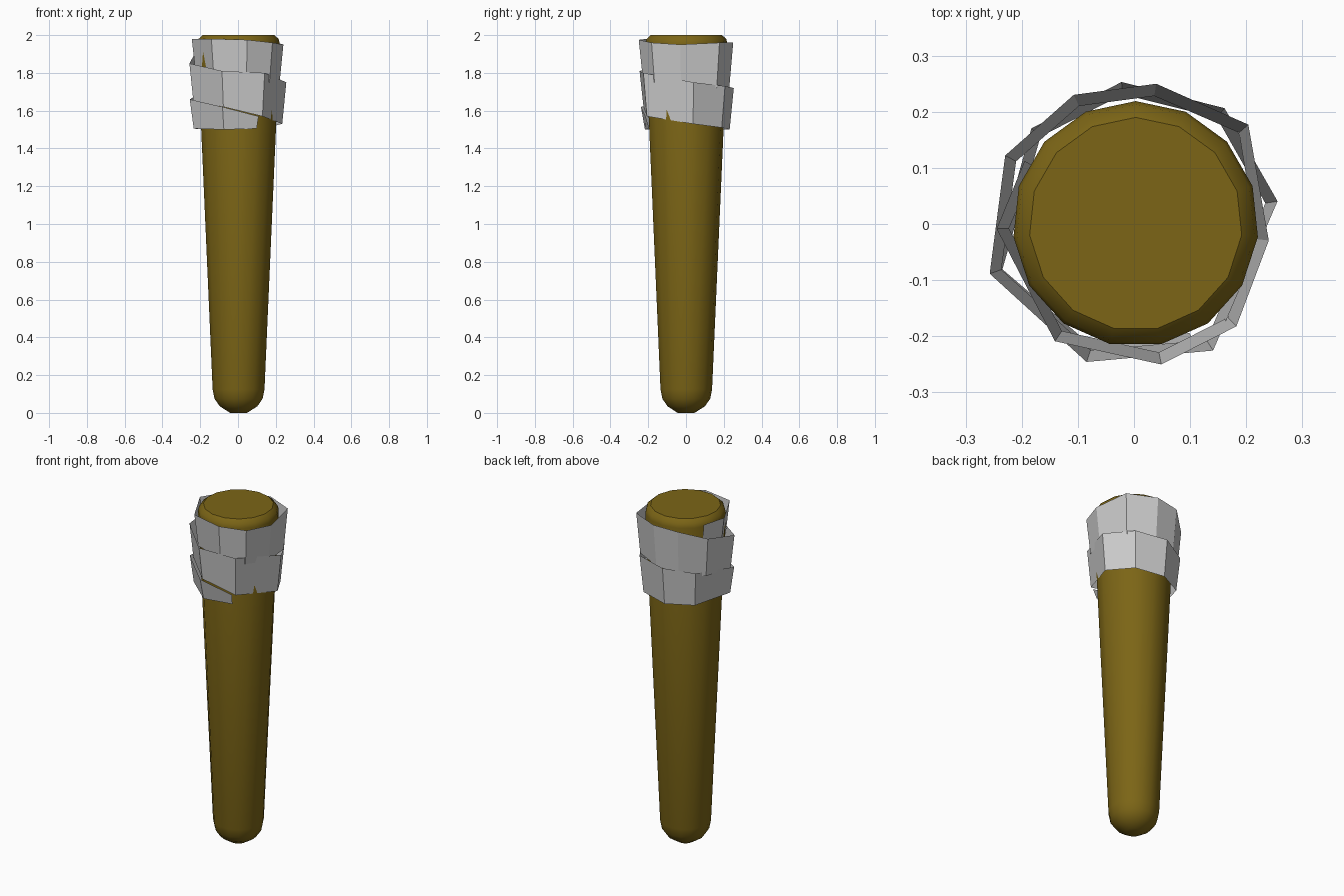
import bpy, bmesh
from math import cos, sin, radians, pi

if "Cube" in bpy.data.objects:
    bpy.data.objects.remove(bpy.data.objects["Cube"])


def make_object(name, bm, color=None):
    mesh = bpy.data.meshes.new(name)
    bm.to_mesh(mesh)
    bm.free()
    ob = bpy.data.objects.new(name, mesh)
    bpy.context.collection.objects.link(ob)
    if color:
        mat = bpy.data.materials.new(name + "_color")
        mat.diffuse_color = color
        mat.use_nodes = True
        mat.node_tree.nodes["Principled BSDF"].inputs["Base Color"].default_value = mat.diffuse_color
        mesh.materials.append(mat)
    return ob


# Tapered 15-sided handle with rounded ends: (radius, height)
SIDES = 15
profile = [(0.045, 0.0), (0.10, 0.035), (0.128, 0.075), (0.138, 0.125),
           (0.219, 1.955), (0.213, 1.98), (0.19, 2.0)]
bm = bmesh.new()
rings = []
for r, z in profile:
    rings.append([bm.verts.new((0.003 + r * cos(pi / 2 + 2 * pi * i / SIDES),
                                r * sin(pi / 2 + 2 * pi * i / SIDES), z))
                  for i in range(SIDES)])
for a, b in zip(rings, rings[1:]):
    for i in range(SIDES):
        j = (i + 1) % SIDES
        bm.faces.new((a[i], a[j], b[j], b[i]))
bm.faces.new(rings[0][::-1])
bm.faces.new(rings[-1])
handle = make_object("handle", bm, (0.20, 0.13, 0.008, 1))
bpy.context.view_layer.objects.active = handle
handle.select_set(True)
bpy.ops.object.shade_smooth_by_angle(angle=radians(40))

# Loose cloth strip spiralling down: (angle, top radius, top z, bottom z)
strip = [
    (150, 0.225, 1.97, 1.78), (182, 0.245, 1.98, 1.79), (236, 0.252, 1.98, 1.79),
    (281, 0.255, 1.975, 1.77), (315, 0.258, 1.96, 1.75), (353, 0.242, 1.95, 1.73),
    (41, 0.270, 1.96, 1.72), (81, 0.253, 1.96, 1.71), (115, 0.254, 1.95, 1.69),
    (152, 0.260, 1.90, 1.67), (199, 0.272, 1.85, 1.65), (251, 0.260, 1.81, 1.62),
    (302, 0.266, 1.80, 1.57), (9, 0.259, 1.75, 1.53), (52, 0.262, 1.73, 1.51),
    (95, 0.254, 1.72, 1.50), (137, 0.250, 1.70, 1.50), (199, 0.270, 1.66, 1.505),
    (251, 0.252, 1.62, 1.50), (297, 0.240, 1.57, 1.505)]
bm = bmesh.new()
prev = None
for angle, r, top, bottom in strip:
    a = radians(angle)
    rb = r - 0.022
    pair = (bm.verts.new((rb * cos(a), rb * sin(a), bottom)),
            bm.verts.new((r * cos(a), r * sin(a), top)))
    if prev:
        bm.faces.new((prev[0], pair[0], pair[1], prev[1]))
    prev = pair
make_object("cloth_wrap", bm)
